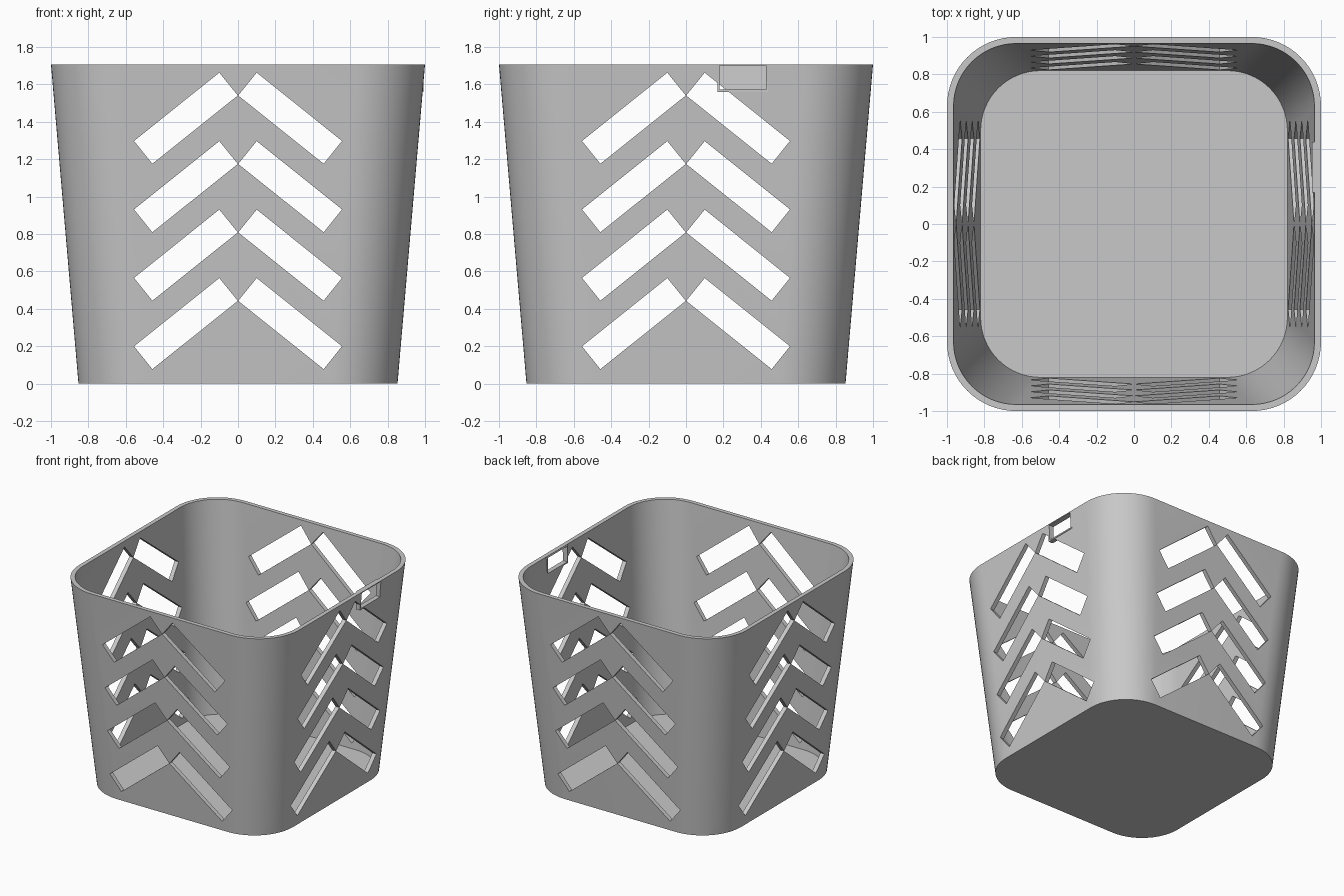
import bpy, bmesh, math
from mathutils import Matrix

cube = bpy.data.objects.get("Cube")
if cube:
    bpy.data.objects.remove(cube)

HEIGHT = 1.707
CORNER_STEPS = 16

grey = bpy.data.materials.new("light grey plastic")
grey.use_nodes = True
grey.diffuse_color = (0.58, 0.58, 0.58, 1)
grey.node_tree.nodes["Principled BSDF"].inputs["Base Color"].default_value = (0.58, 0.58, 0.58, 1)


def make_object(name, bm):
    bmesh.ops.recalc_face_normals(bm, faces=bm.faces)
    mesh = bpy.data.meshes.new(name)
    bm.to_mesh(mesh)
    bm.free()
    mesh.materials.append(grey)
    obj = bpy.data.objects.new(name, mesh)
    bpy.context.collection.objects.link(obj)
    return obj


def rounded_square(bm, half, radius, z):
    """Ring of vertices around a square with round corners."""
    ring = []
    for corner in range(4):
        mid = math.radians(45 + 90 * corner)
        cx = math.copysign(half - radius, math.cos(mid))
        cy = math.copysign(half - radius, math.sin(mid))
        for i in range(CORNER_STEPS + 1):
            a = math.radians(90 * (corner + i / CORNER_STEPS))
            ring.append(bm.verts.new((cx + radius * math.cos(a), cy + radius * math.sin(a), z)))
    return ring


def box(name, low, high):
    bm = bmesh.new()
    size = [h - l for l, h in zip(low, high)]
    middle = [(h + l) / 2 for l, h in zip(low, high)]
    bmesh.ops.create_cube(bm, size=1, matrix=Matrix.Translation(middle) @ Matrix.Diagonal((*size, 1)))
    return make_object(name, bm)


def chevron_cutter(name, turn):
    """Four stacked chevrons, each of two bars, running through both walls."""
    bm = bmesh.new()
    bar = [(0.001, 1.54), (0.1, 1.662), (0.556, 1.297), (0.458, 1.175)]
    for row in range(4):
        for side in (-1, 1):
            face = bm.faces.new([bm.verts.new((side * x, -1.3, z - row * 0.366)) for x, z in bar])
            out = bmesh.ops.extrude_face_region(bm, geom=[face])["geom"]
            verts = [g for g in out if isinstance(g, bmesh.types.BMVert)]
            bmesh.ops.translate(bm, verts=verts, vec=(0, 2.6, 0))
    bmesh.ops.rotate(bm, verts=bm.verts, matrix=Matrix.Rotation(turn, 3, "Z"))
    return make_object(name, bm)


def activate(obj):
    bpy.ops.object.select_all(action="DESELECT")
    obj.select_set(True)
    bpy.context.view_layer.objects.active = obj


def cut(obj, cutter):
    mod = obj.modifiers.new("cut", "BOOLEAN")
    mod.operation = "DIFFERENCE"
    mod.solver = "EXACT"
    mod.object = cutter
    activate(obj)
    bpy.ops.object.modifier_apply(modifier=mod.name)


# Tapered shell with an open top
bm = bmesh.new()
rings = [rounded_square(bm, *spec) for spec in (
    (0.853, 0.35, 0), (1.0, 0.37, HEIGHT), (0.965, 0.335, HEIGHT), (0.82, 0.32, 0.033))]
for a, b in zip(rings, rings[1:]):
    for i in range(len(a)):
        j = (i + 1) % len(a)
        bm.faces.new((a[i], a[j], b[j], b[i]))
bm.faces.new(rings[0])
bm.faces.new(rings[-1])
basket = make_object("basket", bm)

# Thin frame around the small window under the rim
frame = box("window_frame", (0.953, 0.168, 1.56), (0.992, 0.438, HEIGHT - 0.003))

# Openings
front_cutter = chevron_cutter("front_cutter", 0)
side_cutter = chevron_cutter("side_cutter", math.pi / 2)
window_cutter = box("window_cutter", (0.85, 0.18, 1.572), (1.2, 0.428, HEIGHT - 0.007))
for cutter in (front_cutter, side_cutter, window_cutter):
    cut(basket, cutter)
cut(frame, window_cutter)
for cutter in (front_cutter, side_cutter, window_cutter):
    bpy.data.objects.remove(cutter)

# Smooth corners, crisp edges
activate(basket)
bpy.ops.object.shade_smooth_by_angle(angle=math.radians(30))
